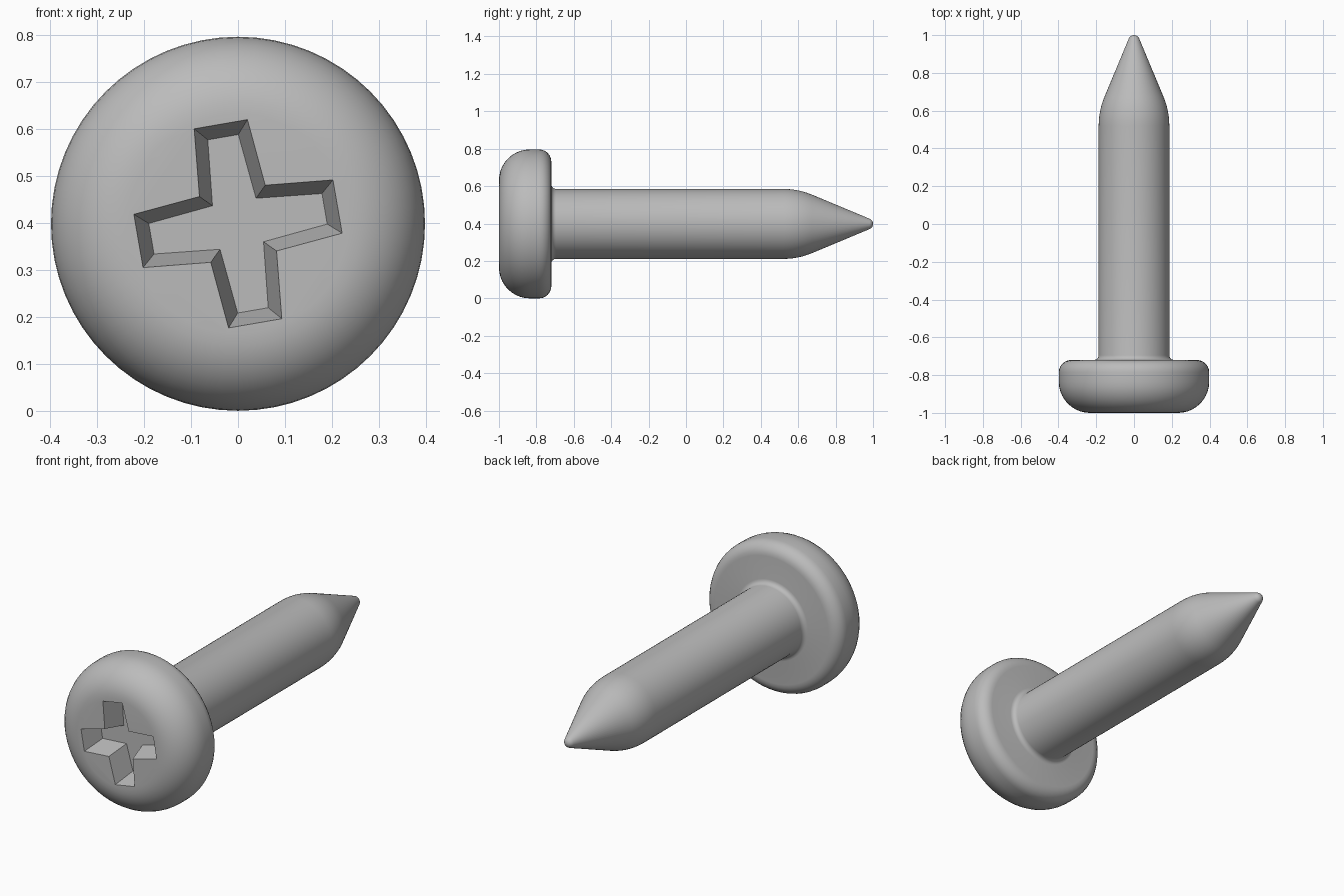
import bpy, bmesh
from math import sin, cos, pi, radians
from mathutils import Matrix, Vector

cube = bpy.data.objects.get("Cube")
if cube:
    bpy.data.objects.remove(cube, do_unlink=True)

CENTRE_Z = 0.398
SEGMENTS = 64

steel = bpy.data.materials.new("grey steel")
steel.use_nodes = True
grey = (0.5, 0.5, 0.5, 1)
steel.diffuse_color = grey
steel.node_tree.nodes["Principled BSDF"].inputs["Base Color"].default_value = grey


def arc(cy, cr, radius, start, end, steps):
    """Points (y, r) on an arc; 0 degrees points to +y, 90 points outwards."""
    angles = [radians(start + (end - start) * i / steps) for i in range(steps + 1)]
    return [(cy + radius * cos(a), cr + radius * sin(a)) for a in angles]


def make_object(name, bm):
    bmesh.ops.recalc_face_normals(bm, faces=bm.faces[:])
    mesh = bpy.data.meshes.new(name)
    bm.to_mesh(mesh)
    bm.free()
    mesh.materials.append(steel)
    obj = bpy.data.objects.new(name, mesh)
    bpy.context.collection.objects.link(obj)
    return obj


def loft(bm, rings):
    """Skin a list of closed vertex rings and cap both ends."""
    loops = [[bm.verts.new(p) for p in ring] for ring in rings]
    for a, b in zip(loops, loops[1:]):
        for i in range(len(a)):
            j = (i + 1) % len(a)
            bm.faces.new((a[i], a[j], b[j], b[i]))
    bm.faces.new(loops[0])
    bm.faces.new(loops[-1])


# Lathe profile: domed head, neck fillet, shank, curved taper, round tip
profile = arc(-0.835, 0.233, 0.165, 180, 90, 10)
profile += arc(-0.785, 0.333, 0.065, 90, 0, 6)
profile += arc(-0.695, 0.212, 0.025, 180, 270, 4)
profile += arc(0.52, -0.213, 0.4, 90, 67.4, 6)
profile += arc(0.97, 0, 0.03, 67.4, 6, 5)

bm = bmesh.new()
loft(bm, [[(r * cos(2 * pi * i / SEGMENTS), y, CENTRE_Z + r * sin(2 * pi * i / SEGMENTS))
           for i in range(SEGMENTS)] for y, r in profile])
screw = make_object("screw_body", bm)


# Cross-shaped drive recess, tapering towards its floor
def cross_ring(y, reach, half_width, corner):
    points = []
    for k in range(4):
        turn = Matrix.Rotation(radians(90 * k - 9.8), 3, 'Y')
        for p in ((reach, half_width), (reach, -half_width), (corner, -corner)):
            points.append(turn @ Vector((p[0], 0, p[1])) + Vector((0, y, CENTRE_Z)))
    return points


def recess_ring(depth):
    t = depth / 0.12
    return cross_ring(-1 + depth, 0.215 - 0.028 * t, 0.0575 - 0.0245 * t, 0.071 - 0.024 * t)


bm = bmesh.new()
loft(bm, [recess_ring(-0.012), recess_ring(0.12)])
cutter = make_object("recess_cutter", bm)
cutter.hide_render = True

# Cut the recess, bake the result and drop the cutter
cut = screw.modifiers.new("recess", 'BOOLEAN')
cut.operation = 'DIFFERENCE'
cut.solver = 'EXACT'
cut.object = cutter
bpy.ops.object.select_all(action='DESELECT')
screw.select_set(True)
bpy.context.view_layer.objects.active = screw
bpy.ops.object.modifier_apply(modifier=cut.name)
bpy.data.objects.remove(cutter, do_unlink=True)
bpy.ops.object.shade_smooth_by_angle(angle=radians(35))
